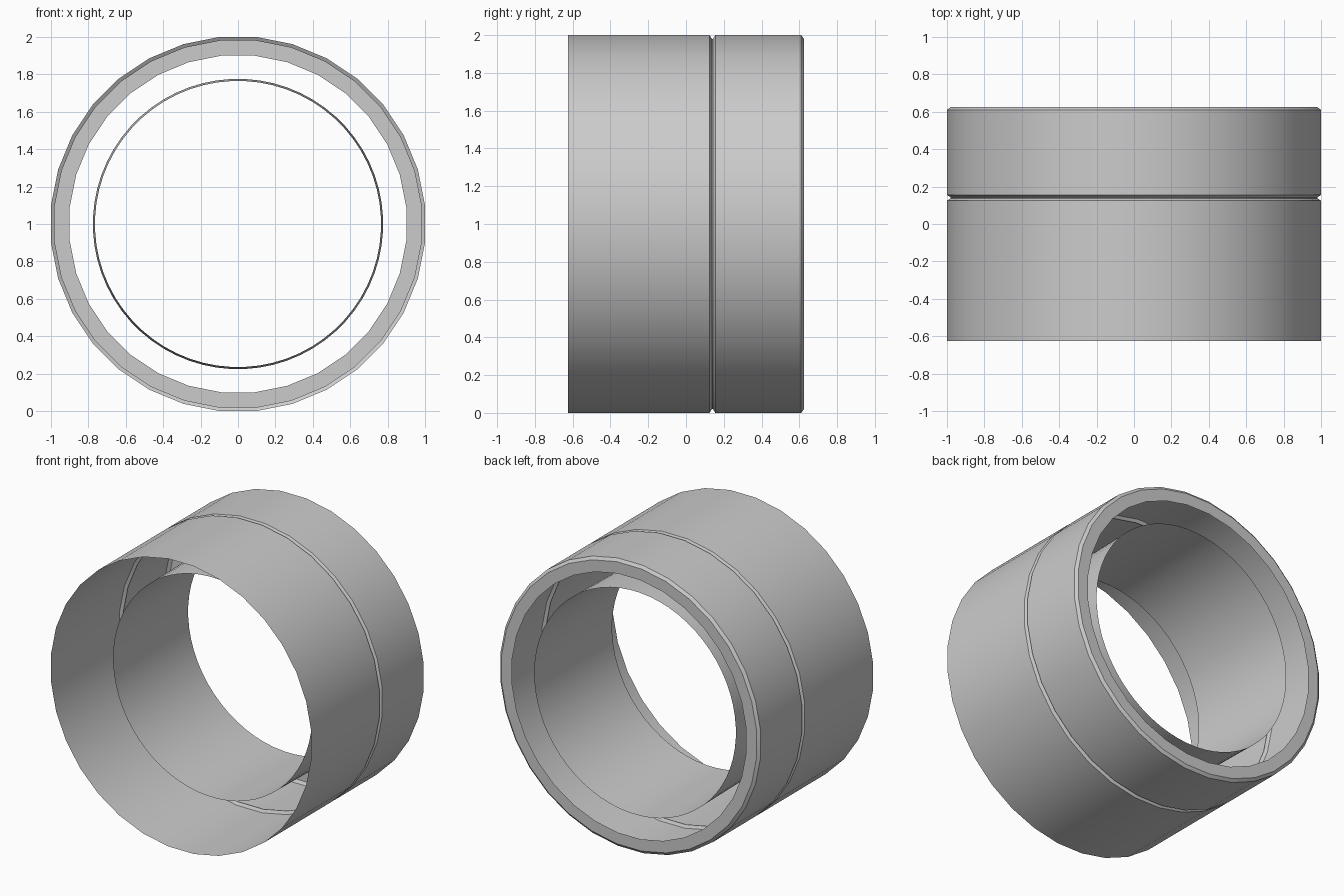
import bpy
import bmesh
import math

cube = bpy.data.objects.get("Cube")
if cube:
    bpy.data.objects.remove(cube, do_unlink=True)

grey = bpy.data.materials.new("plain grey")
grey.use_nodes = True
colour = (0.6, 0.6, 0.6, 1)
grey.diffuse_color = colour
grey.node_tree.nodes["Principled BSDF"].inputs["Base Color"].default_value = colour


def lathe(name, profile, sides):
    """Sweep (radius, y) points around the y axis as an open sheet."""
    bm = bmesh.new()
    rings = []
    for radius, y in profile:
        ring = []
        for i in range(sides):
            a = 2 * math.pi * (i + 0.5) / sides
            ring.append(bm.verts.new((radius * math.cos(a), y, 1 + radius * math.sin(a))))
        rings.append(ring)
    for low, high in zip(rings, rings[1:]):
        for i in range(sides):
            j = (i + 1) % sides
            bm.faces.new((low[i], high[i], high[j], low[j]))
    mesh = bpy.data.meshes.new(name)
    bm.to_mesh(mesh)
    bm.free()
    mesh.materials.append(grey)
    obj = bpy.data.objects.new(name, mesh)
    bpy.context.collection.objects.link(obj)
    bpy.ops.object.select_all(action="DESELECT")
    obj.select_set(True)
    bpy.context.view_layer.objects.active = obj
    bpy.ops.object.shade_smooth_by_angle(angle=math.radians(30))
    return obj


SIDES = 32
R = 1 / math.cos(math.pi / SIDES)  # flats touch the unit radius

# Outer sleeve: long front wall, groove, rear wall, chamfer and rear lip
lathe("outer_sleeve", [
    (R, -0.625), (R, 0.125), (R - 0.02, 0.137), (R - 0.02, 0.143), (R, 0.155),
    (R, 0.61), (R - 0.02, 0.625), (0.9 * R, 0.625),
], SIDES)

# Thin, slightly tapered liner floating inside the sleeve
lathe("inner_liner", [(0.765, -0.28), (0.776, 0.56)], 64)
